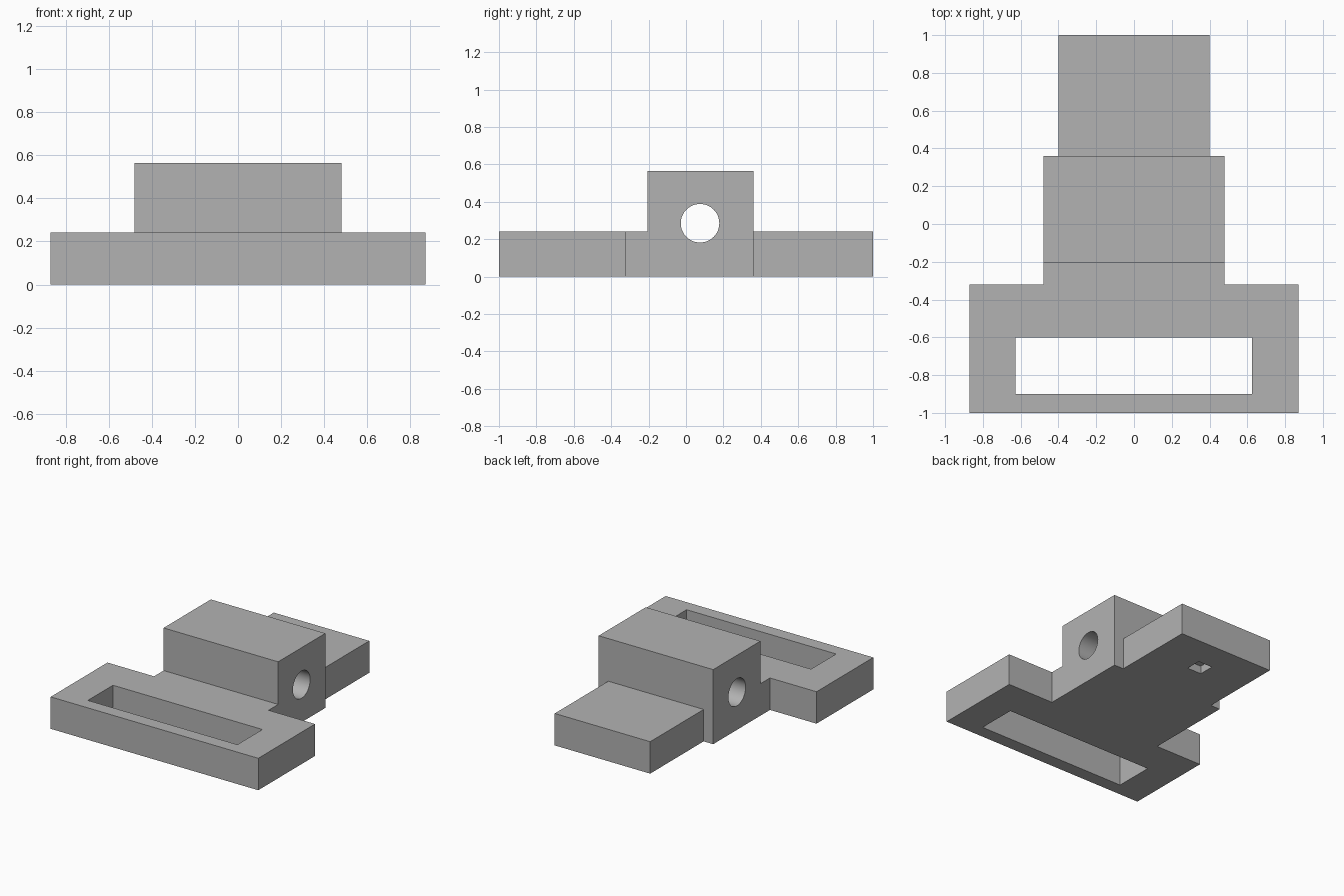
import bpy
import bmesh
import math

default = bpy.data.objects.get("Cube")
if default:
    bpy.data.objects.remove(default, do_unlink=True)

GREY = (0.45, 0.45, 0.45, 1.0)
grey = bpy.data.materials.new("plain grey")
grey.use_nodes = True
grey.diffuse_color = GREY
grey.node_tree.nodes["Principled BSDF"].inputs["Base Color"].default_value = GREY


def add_object(name, bm):
    bmesh.ops.recalc_face_normals(bm, faces=bm.faces[:])
    mesh = bpy.data.meshes.new(name)
    bm.to_mesh(mesh)
    bm.free()
    mesh.materials.append(grey)
    obj = bpy.data.objects.new(name, mesh)
    bpy.context.collection.objects.link(obj)
    return obj


def box(name, x, y, z):
    """Box from (min, max) pairs along each axis."""
    bm = bmesh.new()
    bmesh.ops.create_cube(bm, size=1)
    for v in bm.verts:
        v.co = [lo + (c + 0.5) * (hi - lo) for c, (lo, hi) in zip(v.co, (x, y, z))]
    return add_object(name, bm)


def combine(target, tool, operation):
    """Apply a boolean and discard the tool object."""
    tool.hide_render = True
    mod = target.modifiers.new(tool.name, "BOOLEAN")
    mod.operation = operation
    mod.solver = "EXACT"
    mod.object = tool
    bpy.context.view_layer.objects.active = target
    bpy.ops.object.modifier_apply(modifier=mod.name)
    bpy.data.objects.remove(tool, do_unlink=True)


# Stepped base: mirrored half outline, extruded upward
half = [(0.87, -1), (0.87, -0.32), (0.48, -0.32), (0.48, 0.36), (0.4, 0.36), (0.4, 1)]
outline = half + [(-x, y) for x, y in reversed(half)]
bm = bmesh.new()
face = bm.faces.new([bm.verts.new((x, y, 0)) for x, y in outline])
top = bmesh.ops.extrude_face_region(bm, geom=[face])["geom"]
bmesh.ops.translate(bm, vec=(0, 0, 0.242),
                    verts=[g for g in top if isinstance(g, bmesh.types.BMVert)])
body = add_object("slotted_bracket", bm)

# Raised block over the middle
combine(body, box("raised_block", (-0.48, 0.48), (-0.205, 0.36), (0, 0.565)), "UNION")

# Long slot through the front plate, shallow square pocket under the tongue
combine(body, box("slot_cutter", (-0.628, 0.625), (-0.9, -0.6), (-1, 1)), "DIFFERENCE")
combine(body, box("pocket_cutter", (-0.06, 0.06), (0.655, 0.775), (-0.1, 0.06)), "DIFFERENCE")

# Round cross hole through the block
bm = bmesh.new()
bmesh.ops.create_cone(bm, cap_ends=True, segments=64, radius1=0.103, radius2=0.103, depth=2)
hole = add_object("hole_cutter", bm)
hole.rotation_euler.y = math.pi / 2
hole.location = (0, 0.075, 0.285)
bpy.context.view_layer.update()
combine(body, hole, "DIFFERENCE")

# Smooth bore, crisp edges elsewhere
body.select_set(True)
bpy.context.view_layer.objects.active = body
bpy.ops.object.shade_smooth_by_angle(angle=math.radians(30))
